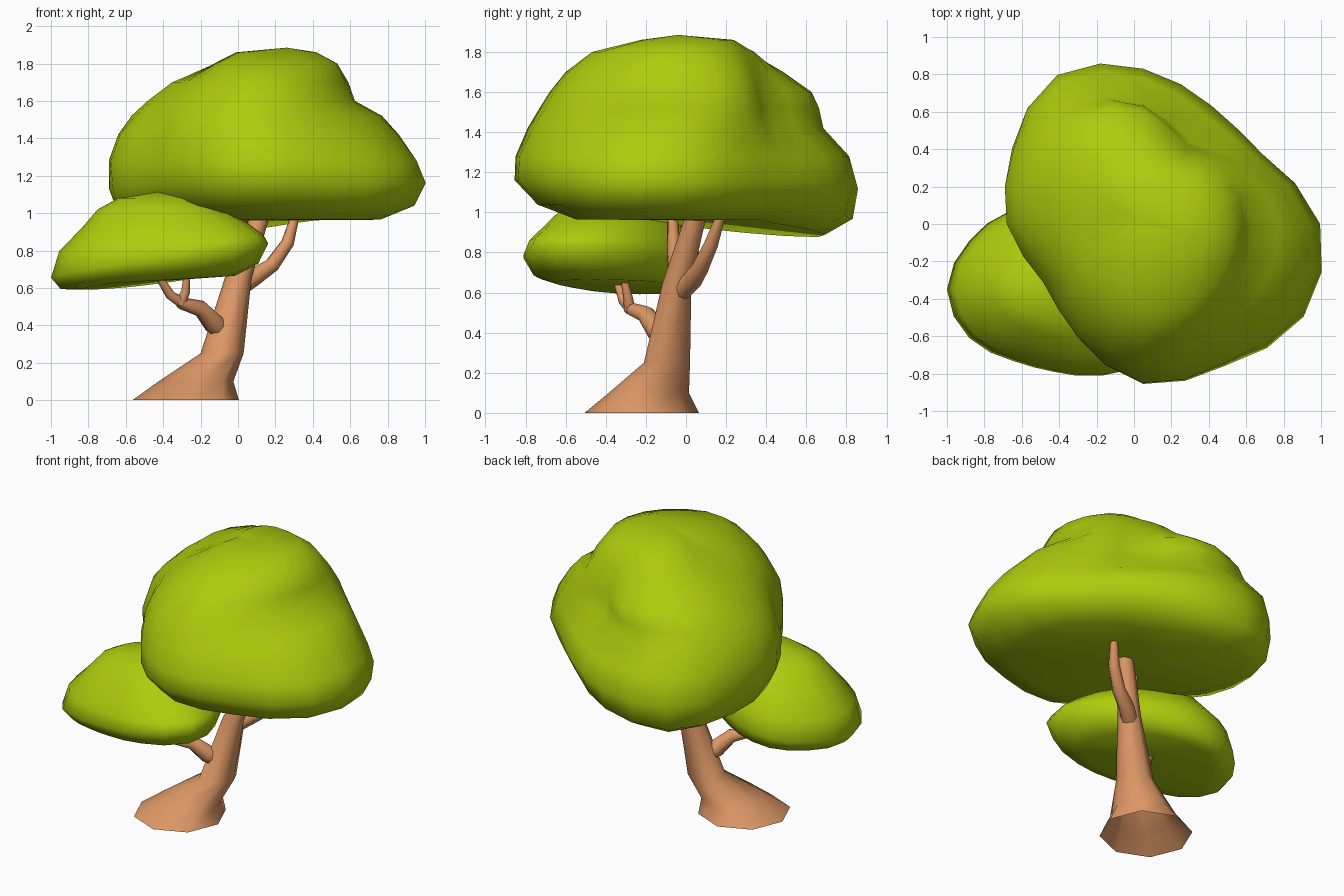
import bpy, bmesh, math
from mathutils import Vector

if "Cube" in bpy.data.objects:
    bpy.data.objects.remove(bpy.data.objects["Cube"])


def material(name, rgb):
    m = bpy.data.materials.new(name)
    m.diffuse_color = (*rgb, 1)
    m.use_nodes = True
    m.node_tree.nodes["Principled BSDF"].inputs["Base Color"].default_value = m.diffuse_color
    return m


LEAF = material("leaf green", (0.42, 0.60, 0.004))
BARK = material("bark brown", (0.72, 0.31, 0.13))


def loft(name, rings, bottom, top, mat, angle=80):
    """Skin a stack of equal rings and close the ends that have a tip with a fan."""
    bm = bmesh.new()
    rows = [[bm.verts.new(p) for p in ring] for ring in rings]
    n = len(rows[0])
    for a, b in zip(rows, rows[1:]):
        for i in range(n):
            j = (i + 1) % n
            bm.faces.new((a[i], a[j], b[j], b[i]))
    for row, tip in ((rows[0], bottom), (rows[-1], top)):
        if tip is None:
            continue
        c = bm.verts.new(tip)
        for i in range(n):
            bm.faces.new((row[i], row[(i + 1) % n], c))
    bmesh.ops.recalc_face_normals(bm, faces=bm.faces)
    me = bpy.data.meshes.new(name)
    bm.to_mesh(me)
    bm.free()
    me.materials.append(mat)
    ob = bpy.data.objects.new(name, me)
    bpy.context.collection.objects.link(ob)
    bpy.ops.object.select_all(action='DESELECT')
    ob.select_set(True)
    bpy.context.view_layer.objects.active = ob
    bpy.ops.object.shade_smooth_by_angle(angle=math.radians(angle))
    return ob


def contour(cx, cy, z, tilt, dip, radii):
    """Lumpy closed ring; tilt raises it along +x, dip lowers its back left."""
    n, pts = len(radii), []
    for i in range(2 * n):
        k = i // 2
        r = radii[k]
        if i % 2:
            b = radii[(k + 1) % n]
            r = (9 * (r + b) - radii[k - 1] - radii[(k + 2) % n]) / 16
        a = math.pi * i / n
        x, y = r * math.cos(a), r * math.sin(a)
        pts.append((cx + x, cy + y, z + tilt * x - dip * max(0, y - 0.9 * x)))
    return pts


def tube(name, path, sides=8):
    """Tapered branch along (x, y, z, radius) points."""
    pts = [Vector(p[:3]) for p in path]
    rings = []
    for i, p in enumerate(pts):
        t = (pts[min(i + 1, len(pts) - 1)] - pts[max(i - 1, 0)]).normalized()
        u = t.cross(Vector((0.6, -0.8, 0))).normalized()
        v = t.cross(u)
        rings.append([p + path[i][3] * (u * math.cos(w) + v * math.sin(w))
                      for w in (math.tau * k / sides for k in range(sides))])
    return loft(name, rings, pts[0], pts[-1], BARK, 50)


# Large crown: height, back left dip, radii every 30 degrees from +x
crown = [
    (0.965, .088, (.68, .58, .50, .64, .76, .60, .42, .36, .42, .52, .62, .76)),
    (1.04, .07, (.88, .70, .67, .79, .90, .77, .65, .55, .61, .74, .80, .93)),
    (1.16, .04, (.945, .74, .73, .83, .92, .81, .72, .62, .70, .855, .875, .99)),
    (1.28, 0, (.90, .70, .67, .78, .88, .80, .73, .62, .70, .85, .86, .94)),
    (1.42, 0, (.81, .64, .51, .64, .76, .74, .68, .58, .68, .79, .78, .82)),
    (1.52, 0, (.72, .61, .48, .63, .72, .68, .60, .54, .63, .73, .71, .72)),
    (1.60, 0, (.575, .58, .45, .61, .66, .60, .51, .49, .57, .68, .66, .60)),
    (1.70, 0, (.54, .52, .42, .46, .53, .46, .38, .38, .47, .60, .59, .55)),
    (1.80, 0, (.48, .44, .36, .34, .30, .20, .16, .19, .30, .46, .49, .50)),
    (1.86, 0, (.37, .34, .27, .22, .12, .06, .04, .05, .10, .20, .26, .33)),
]
loft("large_crown",
     [contour(0.05, 0, z, 0, d, r) for z, d, r in crown],
     (0.1, 0.05, 0.96), (0.26, -0.04, 1.885), LEAF, 180)

# Small crown: one outline rescaled and shifted per level
outline = (.545, .43, .39, .42, .48, .52, .57, .52, .44, .44, .53, .65)
levels = [  # x, y, height, x tilt, back left dip, scale
    (-.43, -.33, 0.64, .06, .06, .70),
    (-.43, -.34, 0.675, .10, .06, .91),
    (-.43, -.35, 0.755, .14, .04, 1.0),
    (-.42, -.35, 0.84, .08, 0, .94),
    (-.40, -.35, 0.93, .03, 0, .77),
    (-.42, -.35, 1.02, 0, 0, .58),
    (-.43, -.35, 1.08, 0, 0, .37),
]
loft("small_crown",
     [contour(x, y, z, t, d, [s * r for r in outline]) for x, y, z, t, d, s in levels],
     (-.43, -.33, 0.635), (-.42, -.36, 1.115), LEAF, 180)

# Trunk: level octagons flaring out to a leaning foot, open underneath
trunk = [(-.28, -.22, 0, .285), (-.225, -.185, .1, .2), (-.085, -.095, .25, .115),
         (0, -.045, .65, .072), (.105, .04, .95, .055), (.14, .07, 1.1, .045)]
loft("trunk",
     [[(x + r * math.cos(k * math.pi / 4), y + r * math.sin(k * math.pi / 4), z)
       for k in range(8)] for x, y, z, r in trunk],
     None, (.14, .07, 1.1), BARK, 60)

# Branches
tube("right_branch", [(.02, -.02, .61, .05), (.09, .03, .66, .05), (.18, .07, .72, .042),
                      (.265, .125, .84, .035), (.31, .18, 1.0, .022)])
tube("inner_branch", [(0, -.05, .68, .04), (-.04, -.06, .82, .035), (-.06, -.07, 1.02, .024)])
tube("left_branch", [(-.06, -.08, .36, .05), (-.13, -.14, .41, .058),
                     (-.2, -.2, .49, .045), (-.31, -.28, .52, .032)])
tube("left_fork", [(-.29, -.27, .515, .032), (-.36, -.31, .56, .027), (-.45, -.36, .70, .016)])
tube("short_fork", [(-.31, -.28, .51, .03), (-.28, -.29, .58, .024), (-.27, -.315, .70, .016)])
